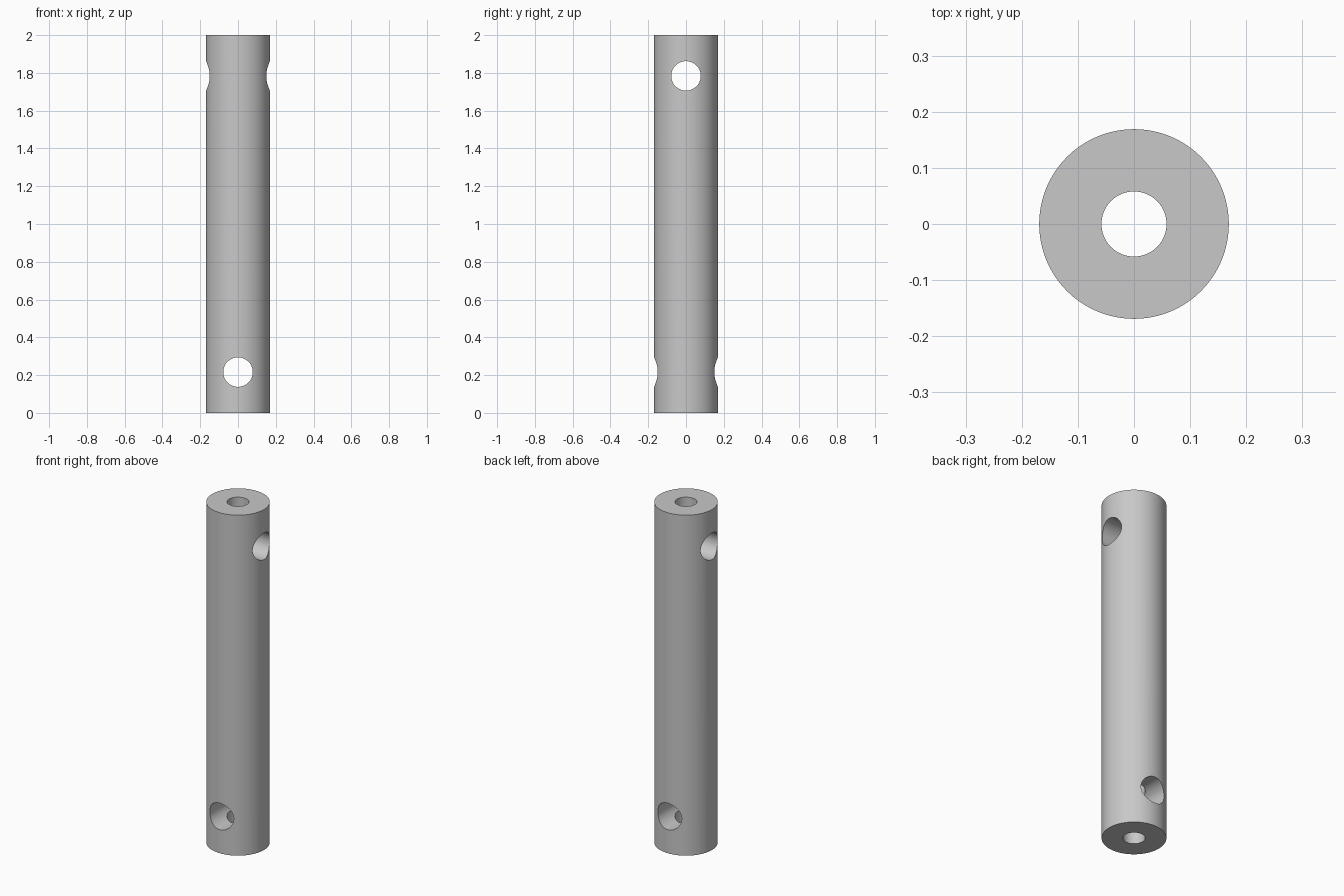
import bpy
import math

HEIGHT = 2.0
ROD_RADIUS = 0.169
BORE_RADIUS = 0.058
PIN_RADIUS = 0.078
PIN_INSET = 0.216

cube = bpy.data.objects.get("Cube")
if cube:
    bpy.data.objects.remove(cube, do_unlink=True)

grey = bpy.data.materials.new("plain grey")
grey.use_nodes = True
colour = (0.58, 0.58, 0.58, 1)
grey.diffuse_color = colour
grey.node_tree.nodes["Principled BSDF"].inputs["Base Color"].default_value = colour


def cylinder(name, radius, depth, z, rotation=(0, 0, 0), sides=96):
    bpy.ops.mesh.primitive_cylinder_add(
        vertices=sides, radius=radius, depth=depth, location=(0, 0, z), rotation=rotation)
    obj = bpy.context.object
    obj.name = name
    obj.data.materials.append(grey)
    return obj


# Solid rod
rod = cylinder("drilled_rod", ROD_RADIUS, HEIGHT, HEIGHT / 2)

# Lengthwise bore and two pin holes at right angles
quarter = math.pi / 2
cutters = [
    cylinder("bore_cutter", BORE_RADIUS, HEIGHT + 0.2, HEIGHT / 2, sides=64),
    cylinder("lower_pin_cutter", PIN_RADIUS, 1, PIN_INSET, (quarter, 0, 0), 64),
    cylinder("upper_pin_cutter", PIN_RADIUS, 1, HEIGHT - PIN_INSET, (0, quarter, 0), 64),
]
bpy.context.view_layer.objects.active = rod
for cutter in cutters:
    cutter.hide_render = True
    cut = rod.modifiers.new(cutter.name, "BOOLEAN")
    cut.operation = "DIFFERENCE"
    cut.solver = "EXACT"
    cut.object = cutter
    bpy.ops.object.modifier_apply(modifier=cut.name)
    bpy.data.objects.remove(cutter, do_unlink=True)

# Smooth walls, crisp rims
bpy.ops.object.select_all(action="DESELECT")
rod.select_set(True)
bpy.context.view_layer.objects.active = rod
bpy.ops.object.shade_smooth_by_angle(angle=math.radians(30))
